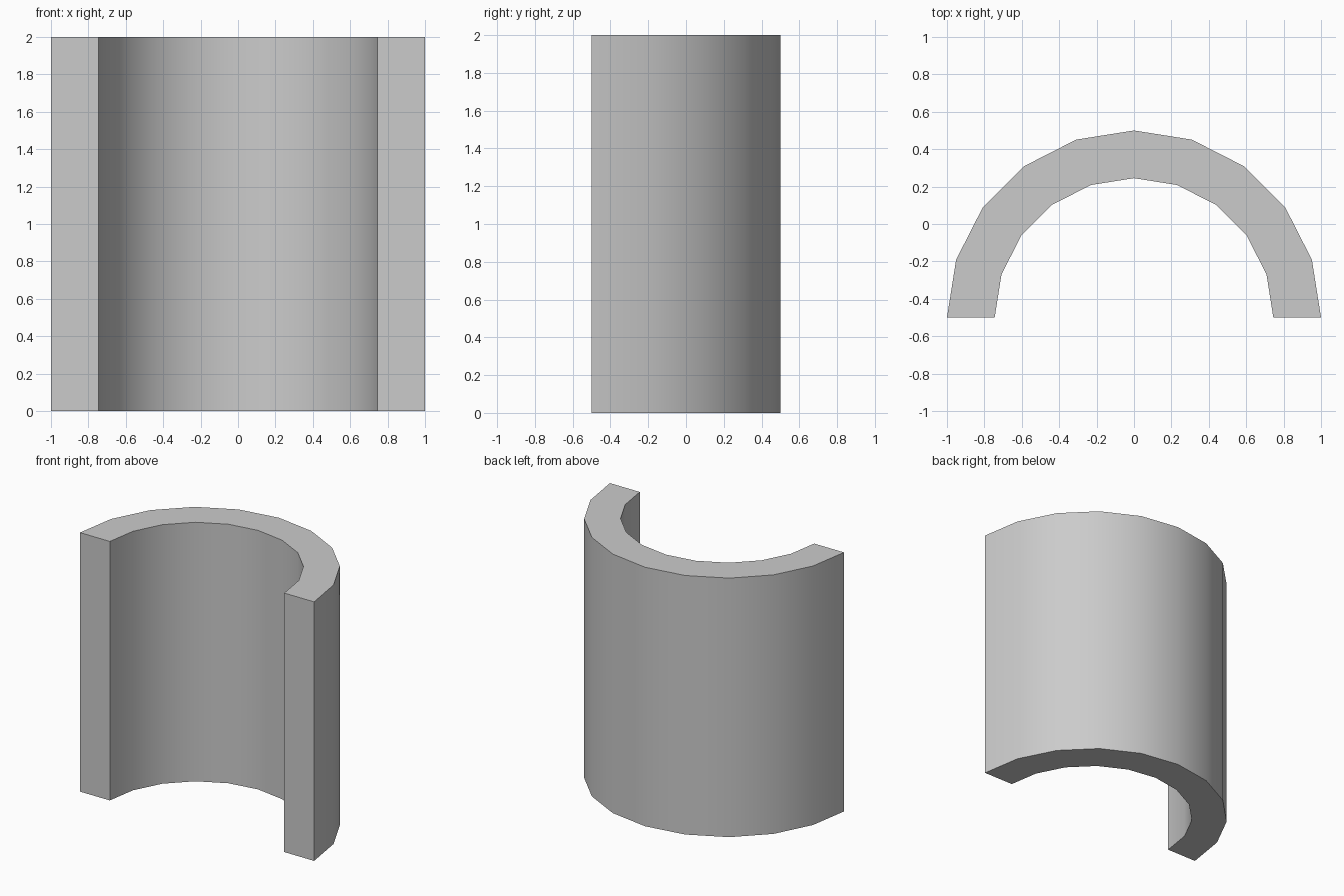
import bpy, bmesh, math

if "Cube" in bpy.data.objects:
    bpy.data.objects.remove(bpy.data.objects["Cube"])

SEGMENTS = 10
OUTER, INNER = 1.0, 0.745
HEIGHT = 2.0
CENTRE_Y = -0.5


def arc(radius):
    """Points of a half circle, from the right end to the left end."""
    steps = [math.pi * i / SEGMENTS for i in range(SEGMENTS + 1)]
    return [(radius * math.cos(a), CENTRE_Y + radius * math.sin(a), 0) for a in steps]


# Half-ring footprint, one quad per segment
bm = bmesh.new()
outer = [bm.verts.new(p) for p in arc(OUTER)]
inner = [bm.verts.new(p) for p in arc(INNER)]
for i in range(SEGMENTS):
    bm.faces.new((outer[i], outer[i + 1], inner[i + 1], inner[i]))

# Raise the footprint into a closed wall
raised = bmesh.ops.extrude_face_region(bm, geom=bm.faces[:])
top = [g for g in raised["geom"] if isinstance(g, bmesh.types.BMVert)]
bmesh.ops.translate(bm, verts=top, vec=(0, 0, HEIGHT))
bmesh.ops.recalc_face_normals(bm, faces=bm.faces[:])

mesh = bpy.data.meshes.new("half_pipe_wall")
bm.to_mesh(mesh)
bm.free()
wall = bpy.data.objects.new("half_pipe_wall", mesh)
bpy.context.collection.objects.link(wall)

# Smooth curved sides, sharp rims and ends
bpy.context.view_layer.objects.active = wall
wall.select_set(True)
bpy.ops.object.shade_smooth_by_angle(angle=math.radians(30))
